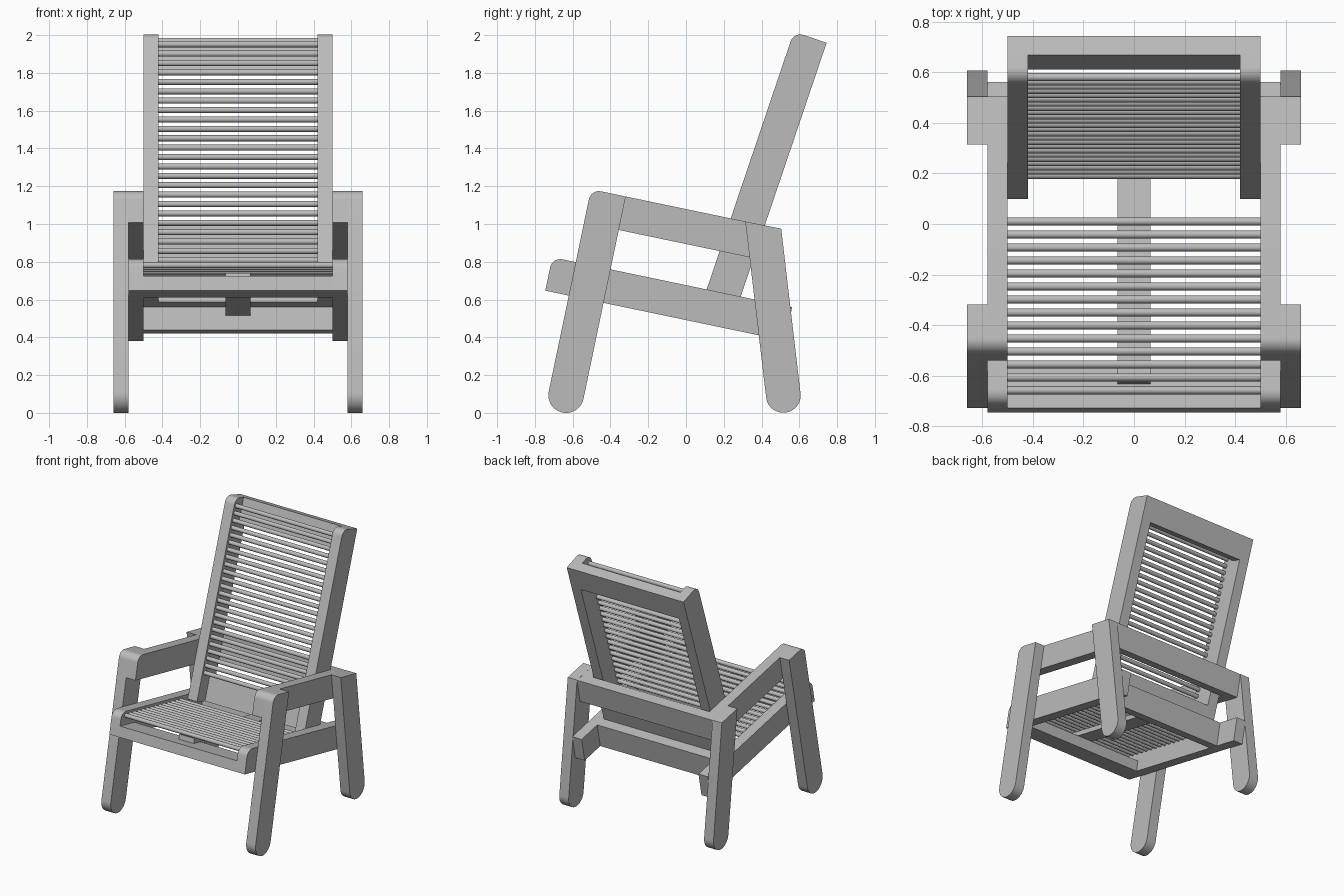
import bpy, bmesh, math
from mathutils import Vector

if "Cube" in bpy.data.objects:
    bpy.data.objects.remove(bpy.data.objects["Cube"])

grey = bpy.data.materials.new("grey_wood")
grey.diffuse_color = (0.5, 0.5, 0.5, 1)
grey.use_nodes = True
grey.node_tree.nodes["Principled BSDF"].inputs["Base Color"].default_value = grey.diffuse_color


def frame(y, z, degrees):
    """Tilted side-plane frame: s runs backwards, t runs upwards."""
    c, n = math.cos(math.radians(degrees)), math.sin(math.radians(degrees))
    return lambda s, t: Vector((y + s * c + t * n, z - s * n + t * c))


def fillet(points, radii, steps=10):
    """Round the corners of a closed 2D outline."""
    out = []
    for i, (p, r) in enumerate(zip(points, radii)):
        if not r:
            out.append(p)
            continue
        a = (points[i - 1] - p).normalized()
        b = (points[(i + 1) % len(points)] - p).normalized()
        half = a.angle(b) / 2
        centre = p + (a + b).normalized() * r / math.sin(half)
        start = p + a * r / math.tan(half) - centre
        end = p + b * r / math.tan(half) - centre
        sweep = start.angle_signed(end)
        for k in range(steps + 1):
            w = -sweep * k / steps
            out.append(centre + Vector((start.x * math.cos(w) - start.y * math.sin(w),
                                        start.x * math.sin(w) + start.y * math.cos(w))))
    return out


def finish(name, bm):
    bmesh.ops.recalc_face_normals(bm, faces=bm.faces)
    mesh = bpy.data.meshes.new(name)
    bm.to_mesh(mesh)
    bm.free()
    mesh.materials.append(grey)
    obj = bpy.data.objects.new(name, mesh)
    bpy.context.collection.objects.link(obj)
    bpy.ops.object.select_all(action='DESELECT')
    obj.select_set(True)
    bpy.context.view_layer.objects.active = obj
    bpy.ops.object.shade_smooth_by_angle(angle=math.radians(35))


def board(name, outline, x0, x1, radii=(0, 0, 0, 0), pair=False):
    """Extrude a side outline between x0 and x1, optionally on both sides."""
    pts = fillet(outline, radii)
    bm = bmesh.new()
    for side in ((1, -1) if pair else (1,)):
        face = bm.faces.new([bm.verts.new((side * x0, p.x, p.y)) for p in pts])
        ext = bmesh.ops.extrude_face_region(bm, geom=[face])["geom"]
        moved = [v for v in ext if isinstance(v, bmesh.types.BMVert)]
        bmesh.ops.translate(bm, verts=moved, vec=(side * (x1 - x0), 0, 0))
    finish(name, bm)


def rect(f, s0, s1, t0, t1):
    """Corners: front bottom, back bottom, back top, front top."""
    return [f(s0, t0), f(s1, t0), f(s1, t1), f(s0, t1)]


def rods(name, centres, half, r=0.016, sides=16):
    bm = bmesh.new()
    for c in centres:
        rings = []
        for x in (-half, half):
            rings.append([bm.verts.new((x, c.x + r * math.cos(k * math.tau / sides),
                                        c.y + r * math.sin(k * math.tau / sides)))
                          for k in range(sides)])
        for k in range(sides):
            j = (k + 1) % sides
            bm.faces.new((rings[0][k], rings[0][j], rings[1][j], rings[1][k]))
        for ring in rings:
            bm.faces.new(ring)
    finish(name, bm)


TILT = 11.8
arm = frame(-0.503, 1.184, TILT)      # origin at the top front of the arms
seat = frame(-0.745, 0.647, TILT)     # origin at the bottom front of the seat
back = frame(0.098, 0.62, 18.7)       # origin at the bottom front of the backrest
D, T, R, PITCH = 0.181, 0.08, 0.055, 0.0525
H = 1.476                             # backrest length

# Legs with rounded feet
board("front_legs", rect(arm, 0, 0.188, -1.188, 0), 0.58, 0.66,
      (0.0935, 0.0935, 0, R), pair=True)
board("rear_legs", [Vector(p) for p in
                    ((0.435, -0.009), (0.617, 0.012), (0.504, 0.975), (0.314, 1.013))],
      0.58, 0.66, (0.091, 0.091, 0, 0), pair=True)

# Arms and the bar joining them behind the backrest
board("arm_rails", rect(arm, 0, 1.029, -D, 0), 0.50, 0.58, (0, 0, 0, R), pair=True)
board("arm_crossbar", rect(arm, 1.029 - T, 1.029, -D, 0), -0.50, 0.50)

# Seat frame
board("seat_rails", rect(seat, 0, 1.297, 0, D), 0.50, 0.58, (0, 0, 0, R), pair=True)
board("seat_front_board", rect(seat, 0, D, 0, T), -0.50, 0.50)
board("seat_crossbar", rect(seat, 1.023, 1.023 + T, 0, D), -0.50, 0.50)
board("seat_centre_slat", rect(seat, 0.097, 1.023, T, 0.117), -0.065, 0.065)
rods("seat_rods", [seat(0.74 - k * PITCH, 0.15) for k in range(14)], 0.50)

# Backrest frame
board("back_stiles", rect(back, 0, 0.183, 0, H), 0.42, 0.50, (0, 0, 0, R), pair=True)
board("back_top_rail", rect(back, 0.103, 0.183, H - D, H), -0.42, 0.42)
board("back_bottom_rail", rect(back, 0.103, 0.183, 0, D), -0.42, 0.42)
rods("back_rods", [back(0.031, H - 0.06 - k * PITCH) for k in range(24)], 0.42)
